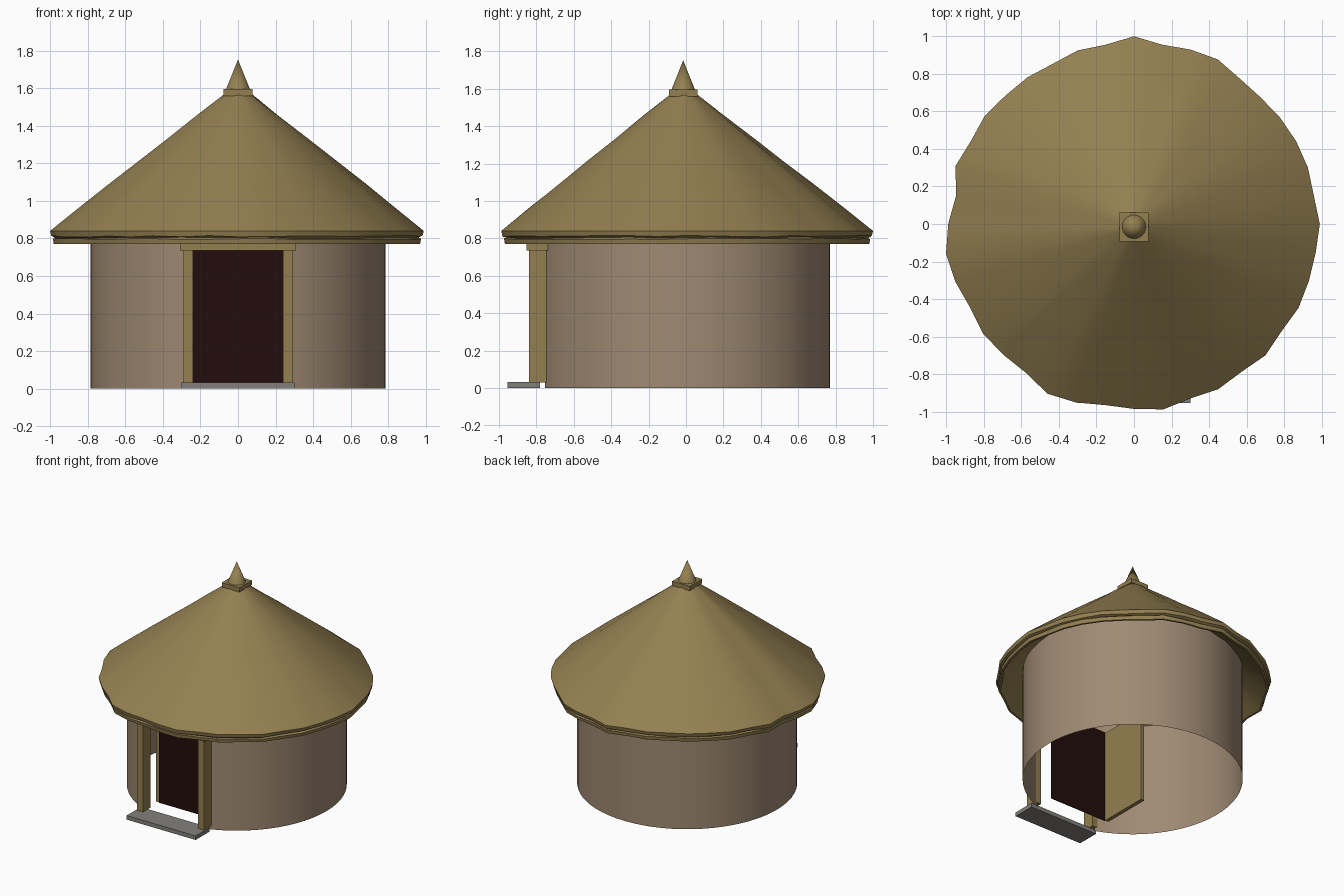
import bpy, bmesh, math, random
from mathutils import Vector

random.seed(4)
old = bpy.data.objects.get("Cube")
if old:
    bpy.data.objects.remove(old, do_unlink=True)

CY = -0.015          # hut axis offset in y
WALL_R = 0.785


def material(name, color):
    m = bpy.data.materials.new(name)
    m.use_nodes = True
    m.diffuse_color = (*color, 1)
    m.node_tree.nodes["Principled BSDF"].inputs["Base Color"].default_value = (*color, 1)
    return m


straw = material("straw", (0.295, 0.215, 0.082))
clay = material("clay", (0.35, 0.255, 0.172))
stone = material("stone", (0.225, 0.217, 0.2))
shadow = material("dark_interior", (0.017, 0.004, 0.004))


def finish(name, bm, mat, smooth=None):
    mesh = bpy.data.meshes.new(name)
    bm.to_mesh(mesh)
    bm.free()
    mesh.materials.append(mat)
    ob = bpy.data.objects.new(name, mesh)
    bpy.context.collection.objects.link(ob)
    if smooth:
        bpy.ops.object.select_all(action='DESELECT')
        ob.select_set(True)
        bpy.context.view_layer.objects.active = ob
        bpy.ops.object.shade_smooth_by_angle(angle=math.radians(smooth))
    return ob


def box(name, lo, hi, mat):
    lo, hi = Vector(lo), Vector(hi)
    bm = bmesh.new()
    bmesh.ops.create_cube(bm, size=1)
    for v in bm.verts:
        v.co = (lo + hi) / 2 + v.co * (hi - lo)
    return finish(name, bm, mat)


def bridge(bm, lower, upper, closed):
    n = len(lower)
    for i in range(n if closed else n - 1):
        j = (i + 1) % n
        bm.faces.new((lower[i], lower[j], upper[j], upper[i]))


def wall_arc(bm, start, end, z0, z1, steps):
    rows = []
    for z in (z0, z1):
        rows.append([bm.verts.new((WALL_R * math.cos(a), CY + WALL_R * math.sin(a), z))
                     for a in (start + (end - start) * i / steps for i in range(steps + 1))])
    bridge(bm, rows[0], rows[1], False)


# Round wall, open at the doorway, with a strip over the door
bm = bmesh.new()
gap = math.asin(0.265 / WALL_R)
front = -math.pi / 2
wall_arc(bm, front + gap, front + 2 * math.pi - gap, 0, 0.95, 60)
wall_arc(bm, front - gap, front + gap, 0.74, 0.95, 8)
finish("wall", bm, clay, 40)

# Thatched roof: uneven rim radii, clockwise from the back
rim = [1.0, .967, .977, .984, .958, .954, .963, .97, .974, .97,
       .99, .98, .98, .984, .972, .99, .974, .988, .977, 1.0,
       .985, .977, 1.0, 1.015, .98, .985, .994, .98, 1.0, 1.014,
       .99, .96, 1.0, .975, .982, .968, .966, .957, .972, .967]
SIDES = len(rim)


def roof_ring(bm, scale, z, wobble=0.0, z_wobble=0.0):
    ring = []
    for i, r in enumerate(rim):
        a = math.pi / 2 - 2 * math.pi * i / SIDES
        r = r * scale + random.uniform(-wobble, wobble)
        ring.append(bm.verts.new((r * math.cos(a), r * math.sin(a) + CY * (1 - scale),
                                  z + random.uniform(-z_wobble, z_wobble))))
    return ring


bm = bmesh.new()
# underside, eave lip, crease, then the slope in tiers
rings = [roof_ring(bm, 0.79, 0.9), roof_ring(bm, 0.965, 0.77), roof_ring(bm, 0.98, 0.77),
         roof_ring(bm, 0.985, 0.797, 0, 0.004), roof_ring(bm, 0.972, 0.803, 0, 0.004),
         roof_ring(bm, 0.993, 0.812, 0, 0.004), roof_ring(bm, 1.0, 0.84)]
TIERS = 6
for k in range(1, TIERS + 1):
    s = 1 - 0.94 * k / TIERS
    z = 0.84 + 0.735 * k / TIERS
    rings.append(roof_ring(bm, s, z + 0.004, 0.003 * s, 0.003))
for a, b in zip(rings, rings[1:]):
    bridge(bm, a, b, True)
bm.faces.new(rings[-1])
bmesh.ops.recalc_face_normals(bm, faces=bm.faces)
finish("thatched_roof", bm, straw, 35)

# Roof cap and pointed finial
box("roof_cap", (-0.077, CY - 0.077, 1.56), (0.077, CY + 0.077, 1.595), straw)
bm = bmesh.new()
bmesh.ops.create_cone(bm, cap_ends=True, segments=24, radius1=0.064, radius2=0, depth=0.16)
for v in bm.verts:
    v.co += Vector((0, CY, 1.673))
finish("finial", bm, straw, 40)

# Door frame and step
for side, x in (("left", 0.265), ("right", -0.265)):
    box(side + "_door_post", (x - 0.025, -0.84, 0.03), (x + 0.025, -0.745, 0.74), straw)
box("lintel", (-0.31, -0.852, 0.735), (0.31, -0.738, 0.77), straw)
box("doorstep", (-0.3, -0.955, 0), (0.3, -0.78, 0.032), stone)

# Dark panel behind the doorway and the door swung inward
box("dark_panel", (-0.25, -0.625, 0.02), (0.25, -0.618, 0.745), shadow)
box("open_door", (-0.28, -0.617, 0.02), (-0.25, -0.22, 0.74), straw)
